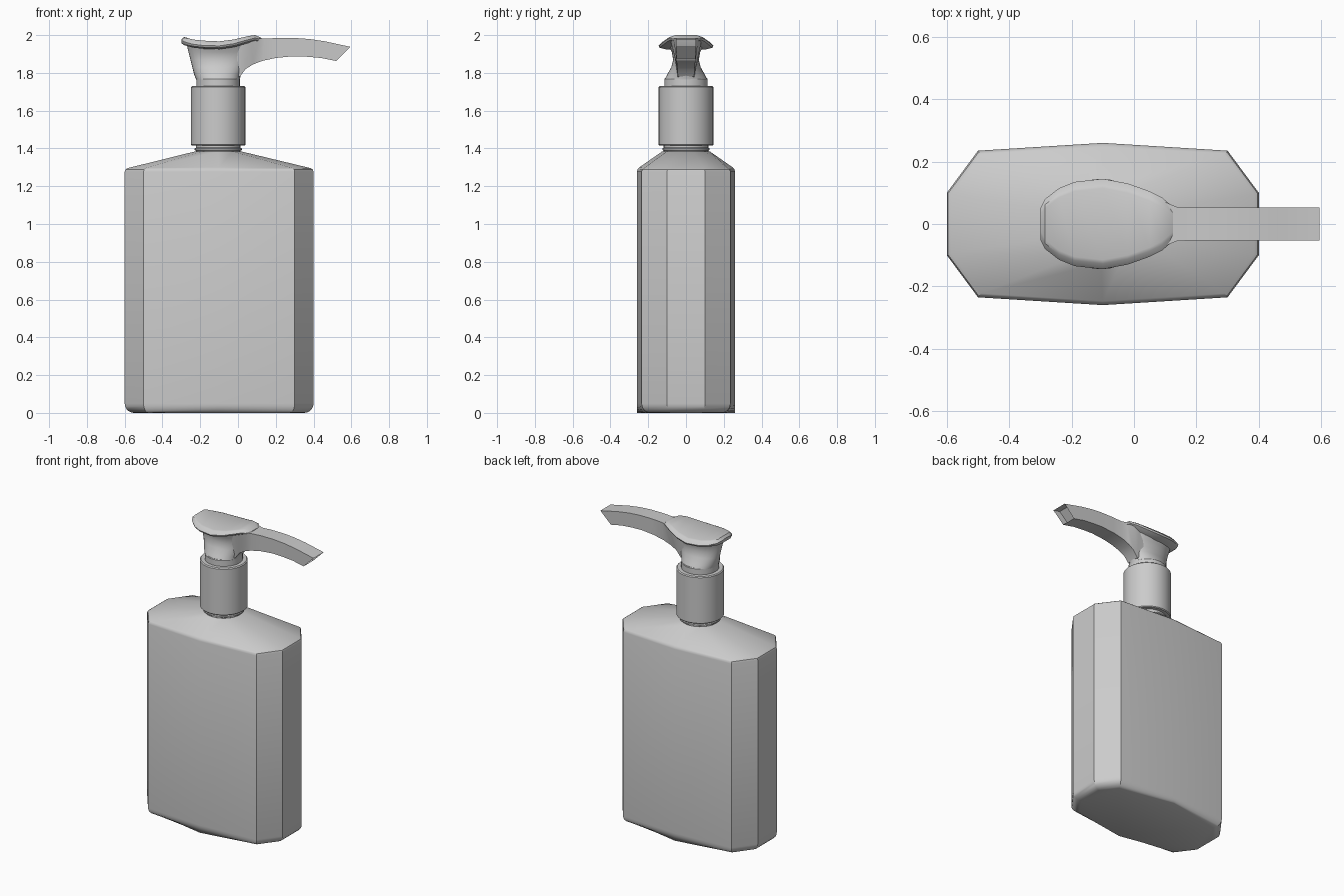
import bpy, bmesh, math
from math import sin, cos, pi, radians

if "Cube" in bpy.data.objects:
    bpy.data.objects.remove(bpy.data.objects["Cube"])

CX = -0.105  # axis of the pump


def finish(bm, name, angle=30):
    bmesh.ops.recalc_face_normals(bm, faces=bm.faces[:])
    me = bpy.data.meshes.new(name)
    bm.to_mesh(me)
    bm.free()
    ob = bpy.data.objects.new(name, me)
    bpy.context.collection.objects.link(ob)
    bpy.ops.object.select_all(action='DESELECT')
    ob.select_set(True)
    bpy.context.view_layer.objects.active = ob
    bpy.ops.object.shade_smooth_by_angle(angle=radians(angle))
    return ob


def loft(rings):
    """Skin a list of equal-length closed rings and cap both ends."""
    bm = bmesh.new()
    rows = [[bm.verts.new(p) for p in r] for r in rings]
    n = len(rows[0])
    for a, b in zip(rows, rows[1:]):
        for i in range(n):
            j = (i + 1) % n
            bm.faces.new((a[i], a[j], b[j], b[i]))
    bm.faces.new(rows[0])
    end = bm.faces.new(rows[-1])
    return bm, rows, end


def ellipse(x0, x1, hy, z, n=32):
    c, r = (x0 + x1) / 2, (x1 - x0) / 2
    return [(c + r * cos(2 * pi * i / n), hy * sin(2 * pi * i / n), z) for i in range(n)]


def lathe(name, profile):
    return finish(loft([ellipse(CX - r, CX + r, r, z) for r, z in profile])[0], name)


# bottle body: ten-sided prism with a shoulder rising to the round neck
quarter = [(0.5, 0.1), (0.4, 0.235)]
half = quarter + [(0, 0.26)] + [(-x, y) for x, y in reversed(quarter)]
outline = [(x - 0.1, y) for x, y in half + [(-x, -y) for x, y in half]]
neck = [(CX + 0.125 * cos(radians(18 + 36 * i)), 0.125 * sin(radians(18 + 36 * i)), 1.385)
        for i in range(10)]
bm, rows, _ = loft([[(x, y, z) for x, y in outline] for z in (0, 1.292)] + [neck])
for row, size, segs in ((rows[0], 0.05, 5), (rows[1], 0.015, 2)):
    edges = [bm.edges.get((row[i], row[(i + 1) % 10])) for i in range(10)]
    bmesh.ops.bevel(bm, geom=edges, offset=size, segments=segs, profile=0.5, affect='EDGES')
finish(bm, "bottle_body")

# neck, screw cap and pump collar
lathe("bottle_neck", [(0.118, 1.37), (0.118, 1.388), (0.125, 1.392), (0.125, 1.4),
                      (0.118, 1.404), (0.118, 1.43)])
lathe("screw_cap", [(0.14, 1.415), (0.145, 1.42), (0.145, 1.724), (0.139, 1.73)])
lathe("pump_collar", [(0.115, 1.72), (0.115, 1.768), (0.112, 1.772)])

# pump stem, waisted from the side and flaring towards the plate
stem = [(-0.222, 0.01, 0.113, 1.765), (-0.232, 0.015, 0.1, 1.79), (-0.242, 0.035, 0.078, 1.83),
        (-0.252, 0.055, 0.068, 1.87), (-0.262, 0.07, 0.075, 1.91), (-0.27, 0.07, 0.095, 1.945)]
finish(loft([ellipse(*s) for s in stem])[0], "pump_stem", 40)

# dished press plate: x, half width, rim height, top height
plate = [(-0.3, 0.05, 1.965, 1.978), (-0.285, 0.08, 1.955, 1.99), (-0.24, 0.115, 1.942, 1.977),
         (-0.19, 0.135, 1.936, 1.971), (-0.1, 0.145, 1.933, 1.967), (-0.02, 0.13, 1.945, 1.977),
         (0.05, 0.105, 1.965, 1.994), (0.09, 0.085, 1.975, 2.0), (0.125, 0.055, 1.965, 1.985)]
rings = []
for x, w, zr, zt in plate:
    side = [(0.75 * w, zr - 0.008), (w - 0.005, zr), (w, zr + 0.01), (w - 0.018, zt - 0.004),
            (w - 0.03, zt)]
    rings.append([(x, y, z) for y, z in side] + [(x, -y, z) for y, z in reversed(side)])
finish(loft(rings)[0], "press_plate", 35)

# curved spout: top x, top z, bottom x, bottom z, half widths at top and bottom
spout = [(-0.05, 1.955, -0.05, 1.775, 0.06, 0.05), (0.02, 1.975, 0.01, 1.78, 0.075, 0.043),
         (0.07, 1.985, 0.04, 1.82, 0.085, 0.045), (0.11, 1.983, 0.08, 1.845, 0.066, 0.048),
         (0.14, 1.981, 0.13, 1.864, 0.054, 0.05), (0.21, 1.985, 0.2, 1.879, 0.053, 0.05),
         (0.3, 1.985, 0.29, 1.888, 0.053, 0.05), (0.38, 1.979, 0.36, 1.886, 0.053, 0.05),
         (0.46, 1.967, 0.44, 1.879, 0.053, 0.05), (0.595, 1.938, 0.52, 1.863, 0.053, 0.05)]
bm, rows, end = loft([[(xb, -wb, zb), (xb, wb, zb), (xt, wt, zt), (xt, -wt, zt)]
                      for xt, zt, xb, zb, wt, wb in spout])
# recessed nozzle opening
bmesh.ops.inset_region(bm, faces=[end], thickness=0.012)
hole = bmesh.ops.extrude_discrete_faces(bm, faces=[end])['faces'][0]
bmesh.ops.translate(bm, verts=hole.verts[:], vec=(-0.05, 0, 0.01))
finish(bm, "spout")
